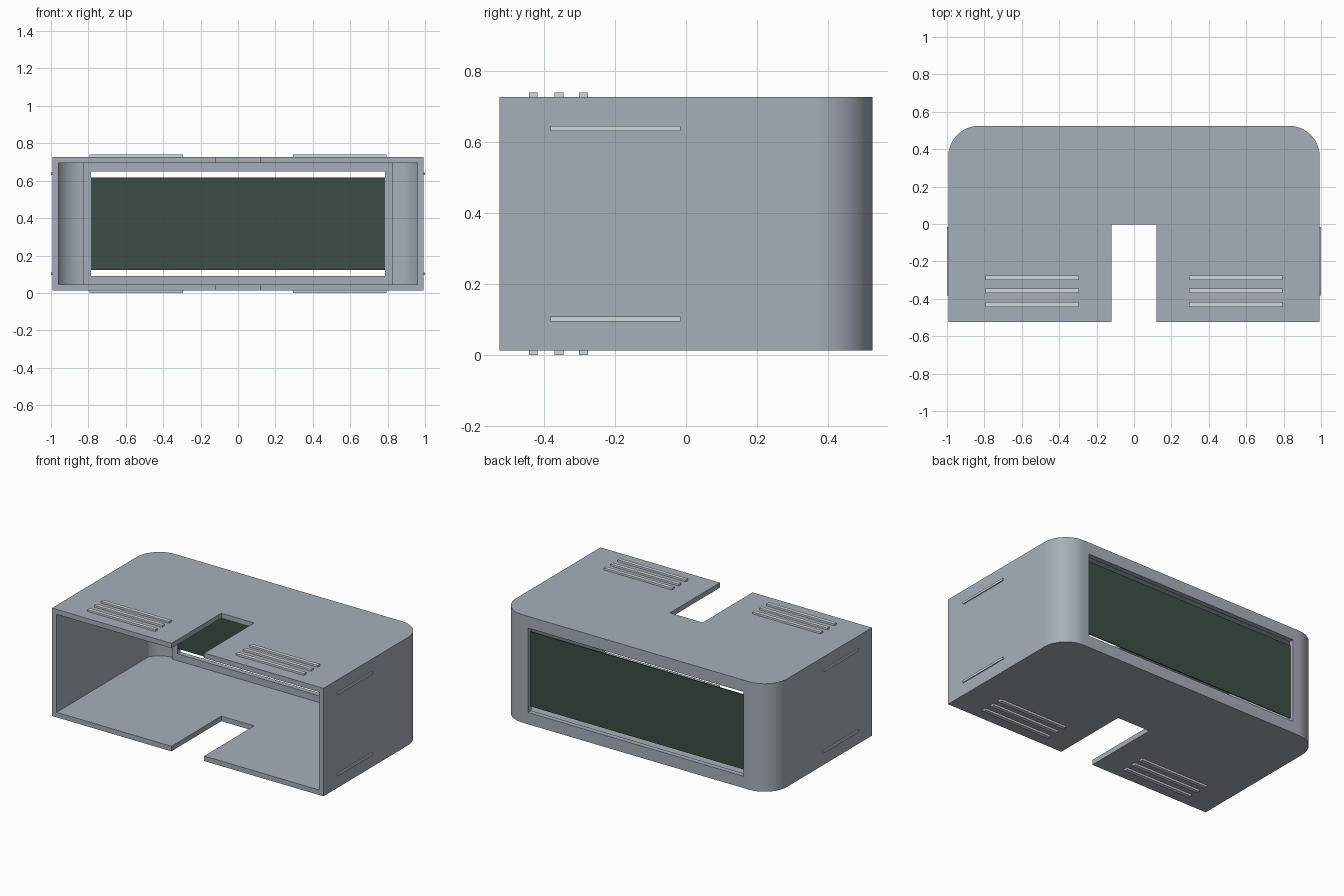
import bpy, bmesh, math

if "Cube" in bpy.data.objects:
    bpy.data.objects.remove(bpy.data.objects["Cube"])

MID = 0.3695            # mid height of the symmetric housing
HX, HY, HZ = 0.993, 0.525, 0.357
WALL = 0.033
CX, CY = 0.828, 0.36    # centre of the rounded rear corners


def material(name, rgb):
    mat = bpy.data.materials.new(name)
    mat.diffuse_color = (*rgb, 1)
    mat.use_nodes = True
    mat.node_tree.nodes["Principled BSDF"].inputs["Base Color"].default_value = mat.diffuse_color
    return mat


SHELL = material("blue_grey", (0.385, 0.43, 0.48))
RIB = material("light_grey", (0.66, 0.70, 0.74))
GLASS = material("dark_green", (0.045, 0.075, 0.06))


def add_object(name, bm, mat=None):
    bmesh.ops.recalc_face_normals(bm, faces=bm.faces)
    mesh = bpy.data.meshes.new(name)
    bm.to_mesh(mesh)
    bm.free()
    if mat:
        mesh.materials.append(mat)
    obj = bpy.data.objects.new(name, mesh)
    bpy.context.collection.objects.link(obj)
    return obj


def box(name, x0, x1, y0, y1, z0, z1, mat=None):
    bm = bmesh.new()
    bmesh.ops.create_cube(bm, size=1)
    for v in bm.verts:
        v.co.x = (x0 + x1) / 2 + v.co.x * (x1 - x0)
        v.co.y = (y0 + y1) / 2 + v.co.y * (y1 - y0)
        v.co.z = (z0 + z1) / 2 + v.co.z * (z1 - z0)
    return add_object(name, bm, mat)


def rounded_block(name, hx, y_front, y_back, r, hz, mat=None, steps=24):
    """Block whose rear vertical corners are arcs around (CX, CY)."""
    a0 = math.acos(min(1, (hx - CX) / r))
    half = [(hx, y_front)]
    for i in range(steps + 1):
        a = a0 + (math.pi / 2 - a0) * i / steps
        half.append((CX + r * math.cos(a), CY + r * math.sin(a)))
    if abs(CY + r - y_back) > 1e-4:      # small step where the arc meets the rear wall
        half.append((CX, y_back))
    pts = half + [(-x, y) for x, y in reversed(half)]
    bm = bmesh.new()
    face = bm.faces.new([bm.verts.new((x, y, MID - hz)) for x, y in pts])
    ext = bmesh.ops.extrude_face_region(bm, geom=[face])
    for v in ext["geom"]:
        if isinstance(v, bmesh.types.BMVert):
            v.co.z = MID + hz
    # drop the doubled point at the arc start, if any
    bmesh.ops.remove_doubles(bm, verts=bm.verts, dist=1e-5)
    return add_object(name, bm, mat)


def cut(obj, cutter):
    cutter.hide_render = True
    mod = obj.modifiers.new("cut", 'BOOLEAN')
    mod.operation = 'DIFFERENCE'
    mod.solver = 'EXACT'
    mod.object = cutter
    bpy.context.view_layer.objects.active = obj
    bpy.ops.object.modifier_apply(modifier=mod.name)
    bpy.data.objects.remove(cutter)


# Hollow housing, open at the front, thinner around the rear corners
housing = rounded_block("housing", HX, -HY, HY, 0.165, HZ, SHELL)
cut(housing, rounded_block("cavity_cutter", HX - WALL, -0.7, HY - WALL, 0.152, HZ - WALL))
# Rear window and the notch through top and bottom plates
cut(housing, box("window_cutter", -0.787, 0.787, 0.4, 0.6, MID - 0.279, MID + 0.279))
cut(housing, box("notch_cutter", -0.12, 0.12, -0.7, -0.003, -0.2, 1.0))
bpy.ops.object.select_all(action='DESELECT')
housing.select_set(True)
bpy.context.view_layer.objects.active = housing
bpy.ops.object.shade_smooth_by_angle(angle=math.radians(25))

# Dark panel floating in the window, with a gap above and below
box("window_panel", -0.787, 0.787, 0.495, 0.502, MID - 0.247, MID + 0.247, GLASS)

# Raised grip ribs: three per side on top and bottom plates
for sx in (-1, 1):
    for y in (-0.43, -0.357, -0.288):
        xs = sorted((sx * 0.295, sx * 0.793))
        box("top_rib", *xs, y - 0.0125, y + 0.0125, MID + HZ - 0.002, 2 * MID, RIB)
        box("bottom_rib", *xs, y - 0.0125, y + 0.0125, 0.0, MID - HZ + 0.002, RIB)
    # Two slim rails on each side wall
    for z in (MID - 0.268, MID + 0.268):
        xs = sorted((sx * (HX - 0.002), sx * 1.0))
        box("side_rail", *xs, -0.382, -0.016, z - 0.007, z + 0.007, RIB)
